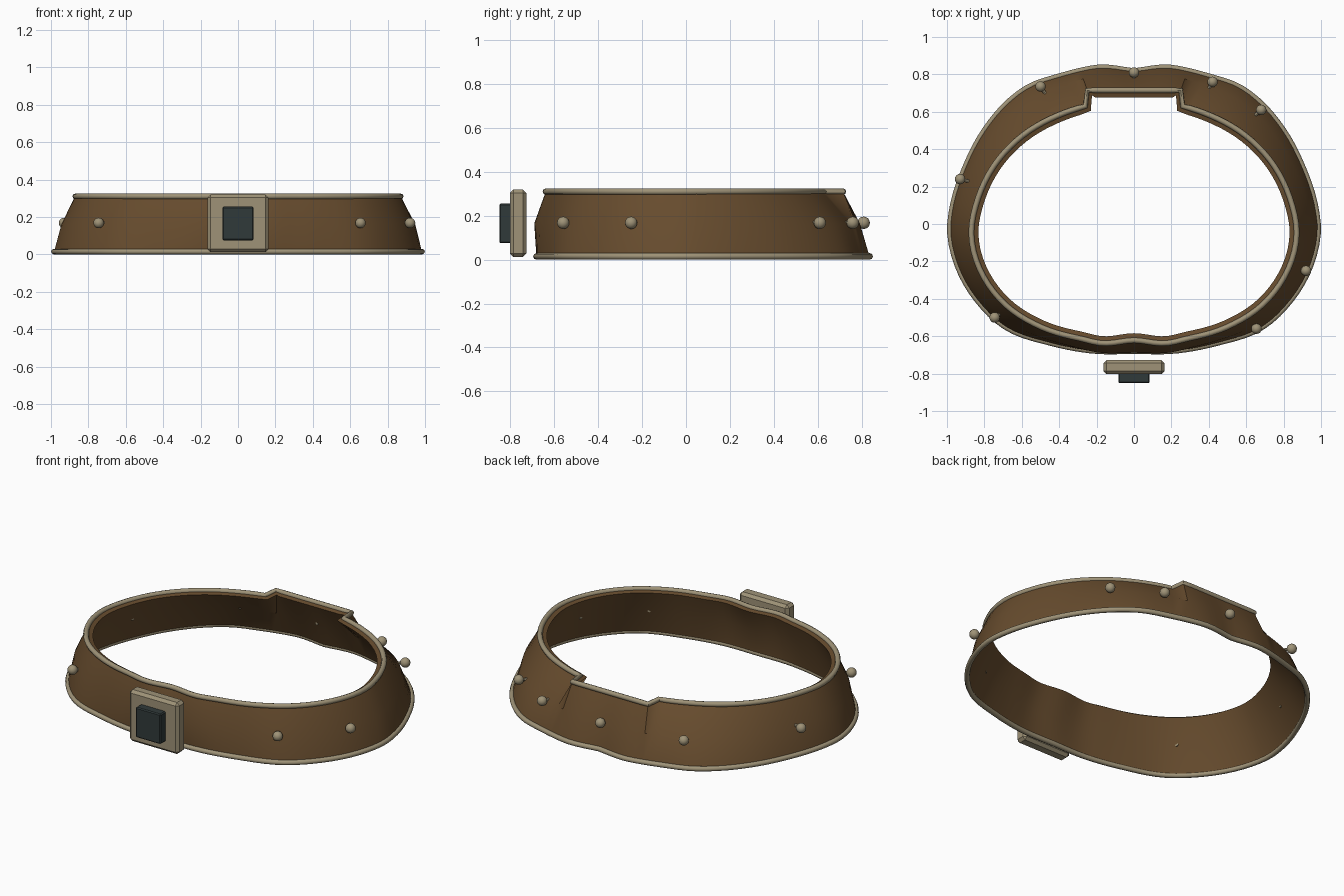
import bpy, bmesh, math
from mathutils import Vector

if "Cube" in bpy.data.objects:
    bpy.data.objects.remove(bpy.data.objects["Cube"])


def material(name, rgb):
    m = bpy.data.materials.new(name)
    m.diffuse_color = (*rgb, 1)
    m.use_nodes = True
    m.node_tree.nodes["Principled BSDF"].inputs["Base Color"].default_value = m.diffuse_color
    return m


LEATHER = material("brown leather", (0.135, 0.072, 0.027))
METAL = material("aged tan metal", (0.345, 0.29, 0.185))
DARK = material("dark slate", (0.03, 0.042, 0.042))

# Half outlines of the belt edges, from the back centre round to the front centre
LOWER = [(0, .818), (.08, .83), (.18, .838), (.3, .817), (.41, .787), (.56, .735), (.68, .645),
         (.80, .50), (.90, .31), (.973, .08), (.984, -.05), (.933, -.25), (.82, -.43),
         (.68, -.555), (.45, -.635), (.22, -.678), (0, -.68)]
UPPER = [(0, .65), (.26, .63), (.42, .575), (.60, .47), (.75, .31), (.84, .12), (.87, -.05),
         (.83, -.23), (.70, -.42), (.50, -.55), (.30, -.61), (.17, -.638), (0, -.622)]
NOTCH_X, NOTCH_Y = .25, .715
NOTCH_IN = math.atan2(NOTCH_X, NOTCH_Y)
NOTCH_OUT = math.atan2(.26, .63)


def radius(points, a):
    """Smooth polar interpolation of a mirrored half outline (a = 0 at the back)."""
    a = abs((a + math.pi) % (2 * math.pi) - math.pi)
    k = [(math.atan2(x, y), math.hypot(x, y)) for x, y in points]
    k = [(-k[1][0], k[1][1])] + k + [(2 * math.pi - k[-2][0], k[-2][1])]
    for i in range(1, len(k) - 2):
        if a <= k[i + 1][0] + 1e-9:
            break
    (a0, r0), (a1, r1), (a2, r2), (a3, r3) = k[i - 1:i + 3]
    h = a2 - a1
    t = (a - a1) / h
    m1, m2 = (r2 - r0) / (a2 - a0) * h, (r3 - r1) / (a3 - a1) * h
    return ((2*t**3 - 3*t*t + 1) * r1 + (t**3 - 2*t*t + t) * m1
            + (3*t*t - 2*t**3) * r2 + (t**3 - t*t) * m2)


def lower(a):
    return radius(LOWER, a)


def middle(a):
    # gentle bulge all round, stronger at the back and the front centre
    s, c = math.sin(a), math.cos(a)
    if c > 0:
        extra = .034 * math.exp(-(s / .85) ** 4)
    else:
        extra = .021 * math.exp(-(s / .4) ** 2)
    return (radius(LOWER, a) + radius(UPPER, a)) / 2 + .016 + extra


def upper(a):
    # straight step cut outward at the back
    d = abs((a + math.pi) % (2 * math.pi) - math.pi)
    return NOTCH_Y / math.cos(d) if d <= NOTCH_IN + 1e-6 else radius(UPPER, a)


def point(fn, a, z):
    r = fn(a)
    return Vector((r * math.sin(a), r * math.cos(a), z))


N = 112
angles = [2 * math.pi * i / N for i in range(N)]
edges = [s * n for s in (1, -1) for n in (NOTCH_IN, NOTCH_OUT)]
edges = [e % (2 * math.pi) for e in edges]
clear = lambda a: not any(NOTCH_IN - .01 < d < NOTCH_OUT + .01 for d in (a, 2 * math.pi - a))
angles = sorted([a for a in angles if clear(a)] + edges)
n = len(angles)


def ring(fn, z, inset=0.0):
    """Closed loop of points, moved inward by inset along the outline's normal."""
    p = [point(fn, a, z) for a in angles]
    res = []
    for i in range(n):
        e = (p[i] - p[i - 1]).normalized() + (p[(i + 1) % n] - p[i]).normalized()
        e.normalize()
        res.append(p[i] + Vector((e.y, -e.x, 0)) * inset)
    return res


def finish(ob, mat, angle=35):
    ob.data.materials.clear()
    ob.data.materials.append(mat)
    bpy.ops.object.select_all(action='DESELECT')
    ob.select_set(True)
    bpy.context.view_layer.objects.active = ob
    if angle:
        bpy.ops.object.shade_smooth_by_angle(angle=math.radians(angle))
    return ob


def from_bmesh(name, bm):
    me = bpy.data.meshes.new(name)
    bm.to_mesh(me)
    bm.free()
    ob = bpy.data.objects.new(name, me)
    bpy.context.collection.objects.link(ob)
    return ob


# Leather band: closed section lofted up the outside and back down the inside
bm = bmesh.new()
section = [(lower, .012, 0), (middle, .165, 0), (upper, .312, 0),
           (upper, .302, .038), (middle, .16, .034), (lower, .014, .010)]
rings = [[bm.verts.new(p) for p in ring(*s)] for s in section]
for r0, r1 in zip(rings, rings[1:] + rings[:1]):
    for i in range(n):
        j = (i + 1) % n
        bm.faces.new((r0[j], r0[i], r1[i], r1[j]))
bmesh.ops.recalc_face_normals(bm, faces=bm.faces[:])
finish(from_bmesh("belt_band", bm), LEATHER, 40)


# Piping along both edges
def piping(name, fn, z):
    cu = bpy.data.curves.new(name, 'CURVE')
    cu.dimensions = '3D'
    cu.bevel_depth, cu.bevel_resolution = .015, 2
    sp = cu.splines.new('POLY')
    sp.points.add(n - 1)
    for p, v in zip(sp.points, ring(fn, z)):
        p.co = (*v, 1)
    sp.use_cyclic_u = True
    ob = bpy.data.objects.new(name, cu)
    bpy.context.collection.objects.link(ob)
    finish(ob, METAL, 0)
    bpy.ops.object.convert(target='MESH')
    finish(bpy.context.object, METAL, 50)


piping("lower_piping", lower, .015)
piping("upper_piping", upper, .31)

# Round studs, each with a thin pin through the band
STUDS = [(-.50, .735), (0, .81), (.42, .76), (.68, .61),
         (.92, -.25), (.655, -.56), (-.745, -.50), (-.93, .24)]
for i, (x, y) in enumerate(STUDS):
    c = Vector((x, y, .168))
    bpy.ops.mesh.primitive_uv_sphere_add(segments=16, ring_count=10, radius=.028, location=c)
    bpy.context.object.name = f"stud_{i + 1}"
    finish(bpy.context.object, METAL)
    out = Vector((x, y, 0))
    length = max(out.length - middle(math.atan2(x, y)), 0) + .041
    out.normalize()
    bpy.ops.mesh.primitive_cylinder_add(vertices=8, radius=.009, depth=length,
                                        location=c - out * length / 2,
                                        rotation=out.to_track_quat('Z', 'Y').to_euler())
    bpy.context.object.name = f"stud_pin_{i + 1}"
    finish(bpy.context.object, METAL)


# Buckle plate and its dark centre block
def block(name, lo, hi, bevel, mat):
    bm = bmesh.new()
    bmesh.ops.create_cube(bm, size=1)
    for v in bm.verts:
        v.co = Vector([(l + h) / 2 + c * (h - l) for l, h, c in zip(lo, hi, v.co)])
    ob = from_bmesh(name, bm)
    b = ob.modifiers.new("chamfer", 'BEVEL')
    b.width, b.segments = bevel, 1
    finish(ob, mat, 0)


block("buckle_plate", (-.163, -.803, .012), (.163, -.728, .32), .016, METAL)
block("buckle_centre", (-.083, -.851, .075), (.083, -.795, .255), .006, DARK)
